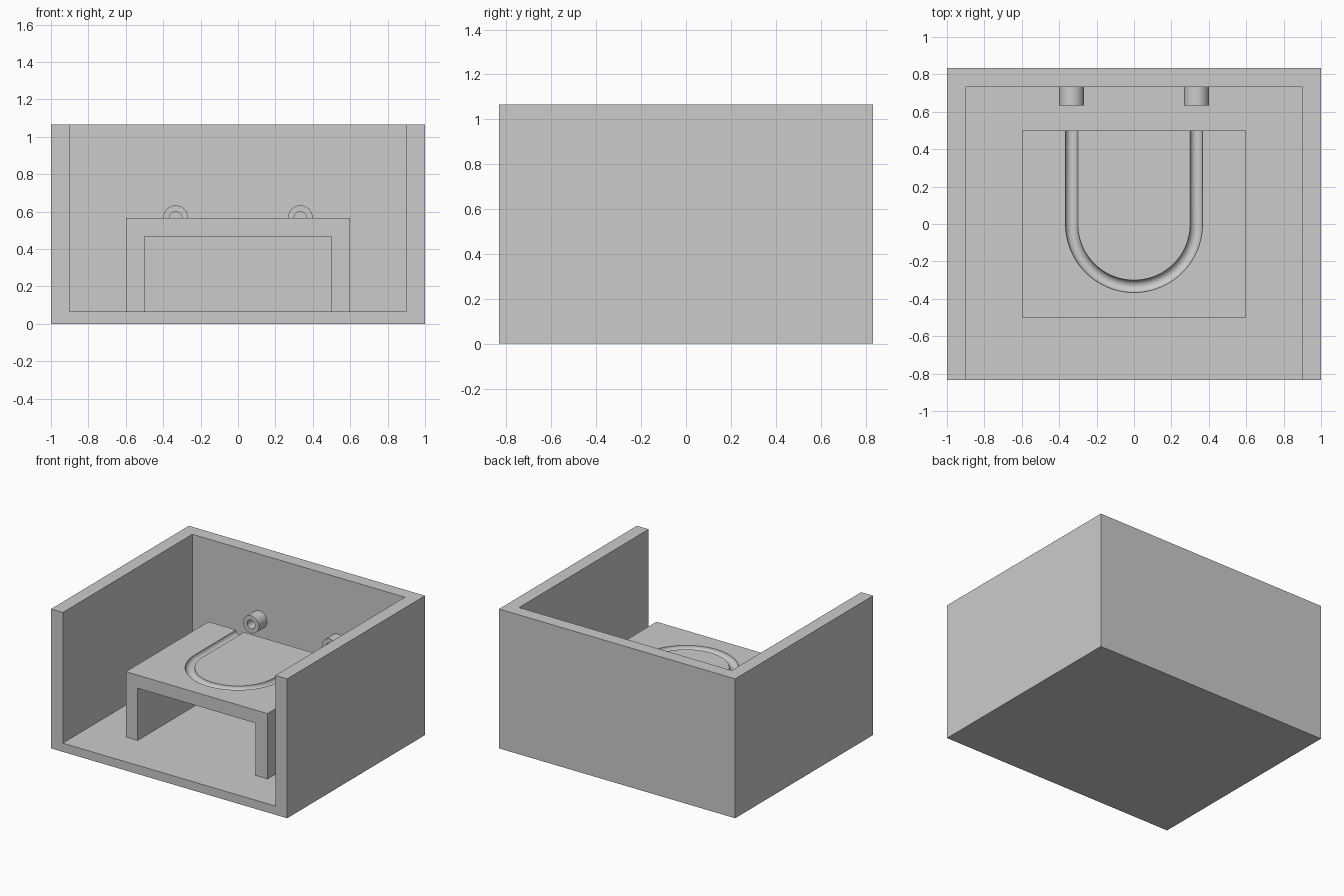
import bpy, bmesh
from math import sin, cos, pi, radians
from mathutils import Vector

if "Cube" in bpy.data.objects:
    bpy.data.objects.remove(bpy.data.objects["Cube"])

U = 1 / 30                      # base unit
FLOOR, TOP = 2 * U, 17 * U      # floor surface, table surface
HALF_Y, BACK = 25 * U, 22 * U   # half depth, inner face of the back wall
PIPE_X, BORE = 10 * U, U        # pipe offset, bore radius


def make_object(name, bm):
    bmesh.ops.recalc_face_normals(bm, faces=bm.faces)
    mesh = bpy.data.meshes.new(name)
    bm.to_mesh(mesh)
    bm.free()
    obj = bpy.data.objects.new(name, mesh)
    bpy.context.collection.objects.link(obj)
    return obj


def extrude_profile(name, xz, y0, y1):
    bm = bmesh.new()
    face = bm.faces.new([bm.verts.new((x, y0, z)) for x, z in xz])
    ext = bmesh.ops.extrude_face_region(bm, geom=[face])
    verts = [g for g in ext["geom"] if isinstance(g, bmesh.types.BMVert)]
    bmesh.ops.translate(bm, vec=(0, y1 - y0, 0), verts=verts)
    return make_object(name, bm)


def skin_rings(bm, rings, closed=False):
    rings = [[bm.verts.new(p) for p in ring] for ring in rings]
    n = len(rings[0])
    pairs = list(zip(rings, rings[1:])) + ([(rings[-1], rings[0])] if closed else [])
    for a, b in pairs:
        for i in range(n):
            j = (i + 1) % n
            bm.faces.new((a[i], a[j], b[j], b[i]))
    if not closed:
        bm.faces.new(rings[0])
        bm.faces.new(rings[-1])


def cut(target, cutter):
    mod = target.modifiers.new("cut", "BOOLEAN")
    mod.operation, mod.solver, mod.object = "DIFFERENCE", "EXACT", cutter
    bpy.context.view_layer.objects.active = target
    bpy.ops.object.modifier_apply(modifier=mod.name)
    bpy.data.objects.remove(cutter)


def smooth(obj):
    bpy.ops.object.select_all(action="DESELECT")
    obj.select_set(True)
    bpy.context.view_layer.objects.active = obj
    bpy.ops.object.shade_smooth_by_angle(angle=radians(30))


def rect(x, z0, z1):
    return [(-x, z0), (x, z0), (x, z1), (-x, z1)]


# Enclosure: solid block with a cavity open at the front and top
enclosure = extrude_profile("enclosure", rect(1, 0, 32 * U), -HALF_Y, HALF_Y)
cut(enclosure, extrude_profile("cavity", rect(0.9, FLOOR, 1.5), -1.2, BACK))

# Table: bridge-shaped profile
table = extrude_profile("table", [(-0.6, FLOOR), (-0.6, TOP), (0.6, TOP), (0.6, FLOOR),
                                  (0.5, FLOOR), (0.5, TOP - 0.1), (-0.5, TOP - 0.1),
                                  (-0.5, FLOOR)], -0.5, 0.5)

# U-shaped half-round groove in the table top
ARC, SIDES = 48, 24
path = [(Vector((PIPE_X, 0.6, TOP)), Vector((1, 0, 0)))]
for k in range(ARC + 1):
    a = -pi * k / ARC
    out = Vector((cos(a), sin(a), 0))
    path.append((Vector((0, 0, TOP)) + out * PIPE_X, out))
path.append((Vector((-PIPE_X, 0.6, TOP)), Vector((-1, 0, 0))))
rings = []
for centre, out in path:
    angles = [2 * pi * (i + 0.5) / SIDES for i in range(SIDES)]
    rings.append([centre + out * BORE * cos(t) + Vector((0, 0, BORE * sin(t))) for t in angles])
bm = bmesh.new()
skin_rings(bm, rings)
cut(table, make_object("groove_cutter", bm))
smooth(table)

# Pipe stubs on the back wall, in line with the groove ends
for side, x in (("left", -PIPE_X), ("right", PIPE_X)):
    bm = bmesh.new()
    skin_rings(bm, [[(x + r * cos(2 * pi * i / 32), y, TOP + r * sin(2 * pi * i / 32))
                     for i in range(32)]
                    for r, y in ((2 * U, BACK), (2 * U, BACK - 0.1),
                                 (BORE, BACK - 0.1), (BORE, BACK))], closed=True)
    smooth(make_object(side + "_pipe_stub", bm))
